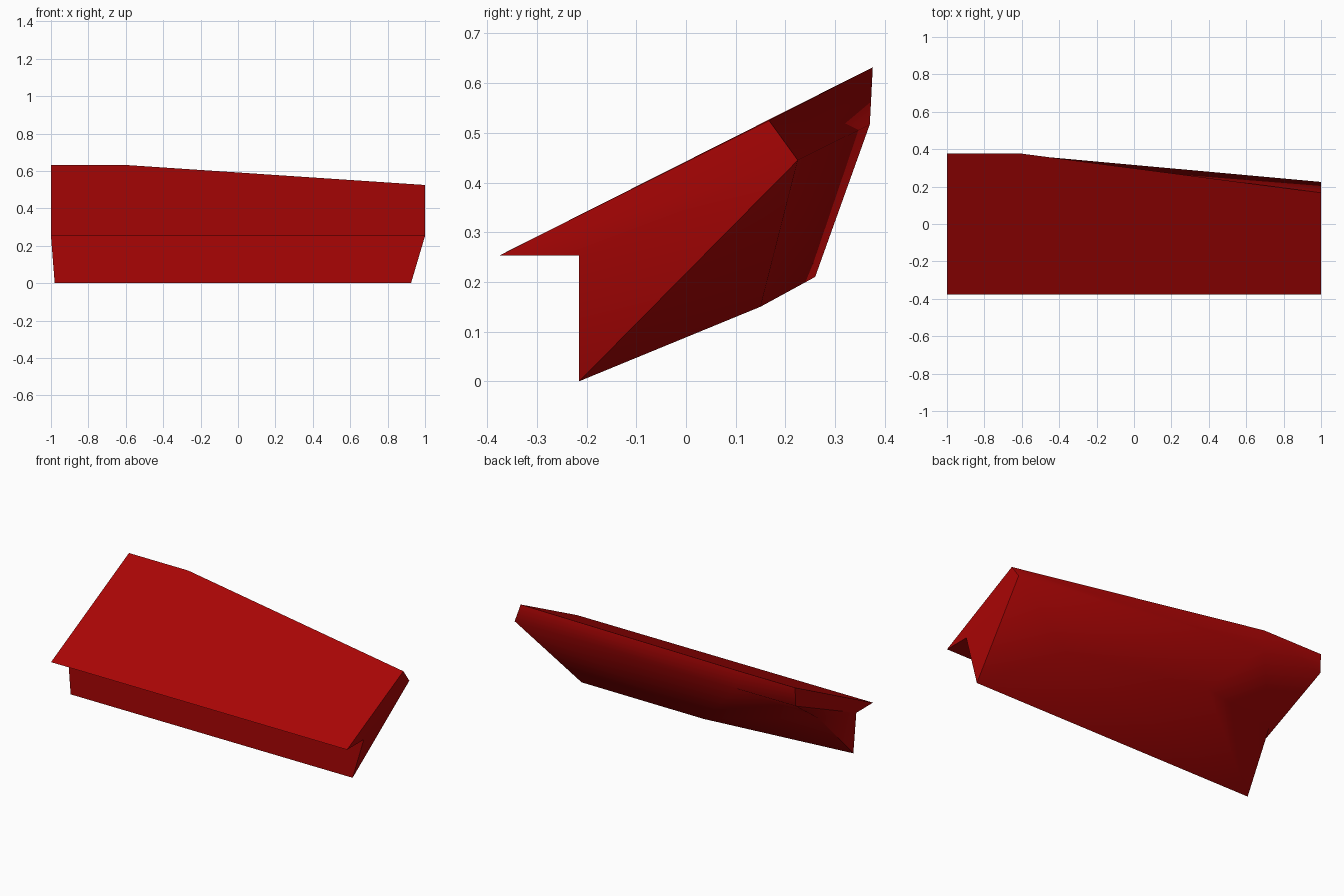
import bpy
import bmesh
from math import radians

cube = bpy.data.objects.get("Cube")
if cube:
    bpy.data.objects.remove(cube, do_unlink=True)

# Deep red paint
red = bpy.data.materials.new("deep_red")
red.use_nodes = True
colour = (0.4, 0.0015, 0.0015, 1)
red.diffuse_color = colour
red.node_tree.nodes["Principled BSDF"].inputs["Base Color"].default_value = colour

# Five-sided outlines: front right, front left, back left, back bend, back right
top_outline = [(-1, -.376, .253), (1, -.376, .253), (1, .167, .525),
               (-.6, .376, .632), (-1, .376, .632)]
rim_outline = [(-1, -.215, .253), (1, -.215, .253), (1, .225, .445),
               (-.6, .37, .517), (-1, .37, .517)]
floor_outline = [(-.98, -.215, 0), (.925, -.215, 0), (.6, .15, .15),
                 (-.3, .26, .21), (-.92, .036, .293)]

bm = bmesh.new()
top, rim, floor = [[bm.verts.new(p) for p in outline]
                   for outline in (top_outline, rim_outline, floor_outline)]

# Sloped top and the band around its edge
bm.faces.new(top)
for i in range(5):
    j = (i + 1) % 5
    bm.faces.new((top[i], rim[i], rim[j], top[j]))

# Front wall, long back wall and back corner wall
for i in (0, 2, 3):
    bm.faces.new((rim[i], floor[i], floor[i + 1], rim[i + 1]))

# Bulging left end and recessed right end, each folded along a diagonal
bm.faces.new((rim[1], floor[1], rim[2]))
bm.faces.new((floor[1], floor[2], rim[2]))
bm.faces.new((rim[4], floor[4], rim[0]))
bm.faces.new((floor[4], floor[0], rim[0]))

# Underside with its raised right corner
bm.faces.new(floor[:4])
bm.faces.new((floor[0], floor[3], floor[4]))

bmesh.ops.recalc_face_normals(bm, faces=bm.faces[:])
mesh = bpy.data.meshes.new("sloped_panel")
bm.to_mesh(mesh)
bm.free()
mesh.materials.append(red)
panel = bpy.data.objects.new("sloped_panel", mesh)
bpy.context.collection.objects.link(panel)

bpy.ops.object.select_all(action="DESELECT")
panel.select_set(True)
bpy.context.view_layer.objects.active = panel
bpy.ops.object.shade_smooth_by_angle(angle=radians(50))
